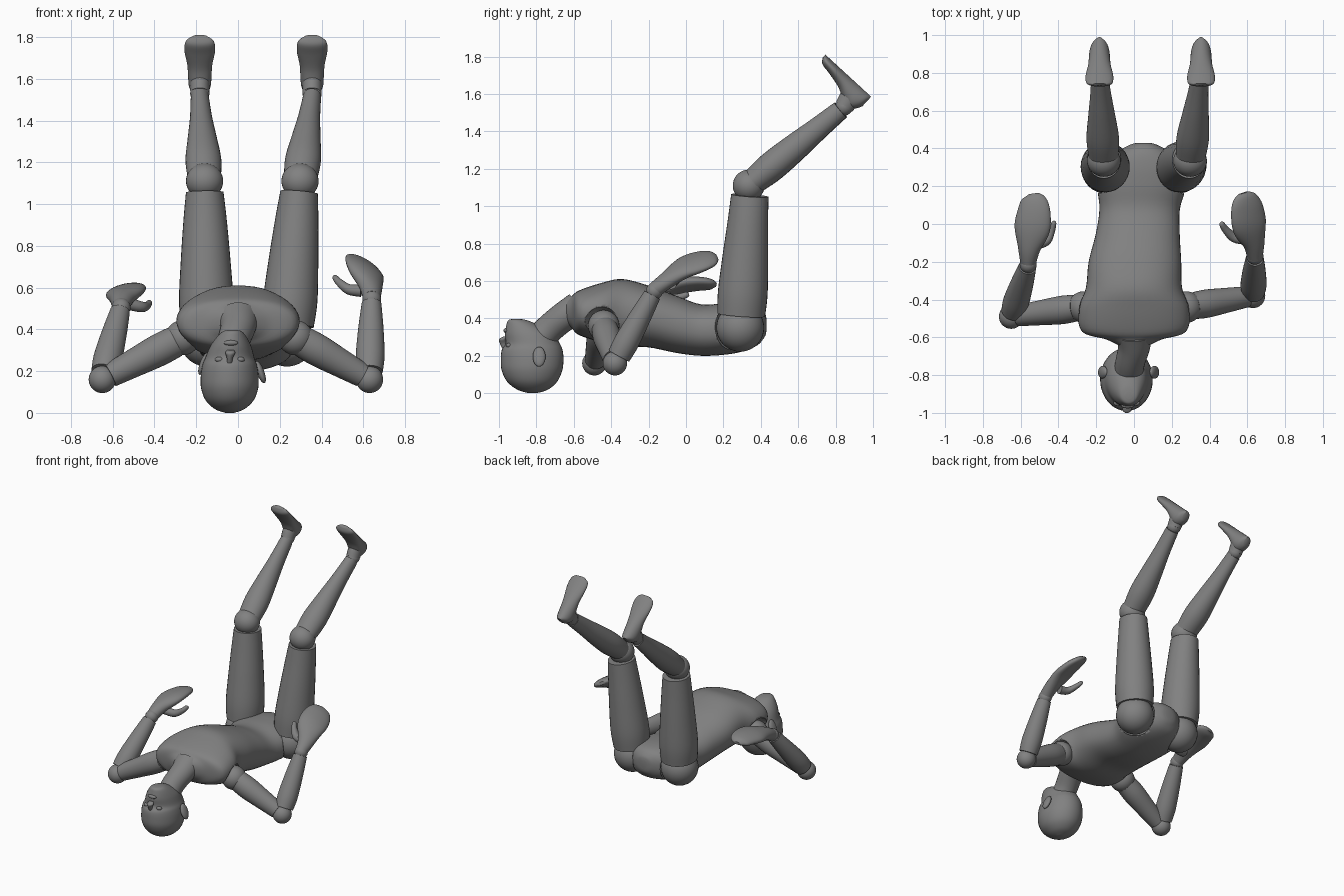
import bpy, bmesh, math
from mathutils import Vector

cube = bpy.data.objects.get("Cube")
if cube:
    bpy.data.objects.remove(cube, do_unlink=True)

grey = bpy.data.materials.new("matte grey")
grey.use_nodes = True
grey.diffuse_color = (0.22, 0.22, 0.22, 1)
grey.node_tree.nodes["Principled BSDF"].inputs["Base Color"].default_value = grey.diffuse_color


def finish(name, bm):
    bmesh.ops.recalc_face_normals(bm, faces=bm.faces)
    mesh = bpy.data.meshes.new(name)
    bm.to_mesh(mesh)
    bm.free()
    mesh.materials.append(grey)
    ob = bpy.data.objects.new(name, mesh)
    bpy.context.collection.objects.link(ob)
    bpy.ops.object.select_all(action='DESELECT')
    ob.select_set(True)
    bpy.context.view_layer.objects.active = ob
    bpy.ops.object.shade_smooth_by_angle(angle=math.radians(50))
    return ob


def ball(name, centre, size, tilt=0):
    """Ellipsoid; size is a radius or three radii, tilt turns it about y."""
    radii = (size,) * 3 if isinstance(size, (int, float)) else size
    bm = bmesh.new()
    bmesh.ops.create_uvsphere(bm, u_segments=32, v_segments=20, radius=1)
    bmesh.ops.scale(bm, vec=radii, verts=bm.verts)
    ob = finish(name, bm)
    ob.location = centre
    ob.rotation_euler.y = tilt
    return ob


def spline(rows, steps=5):
    """Catmull-Rom through rows of (x, y, z, half width, half height)."""
    out = []
    last = len(rows) - 1
    for i in range(last):
        a, b, c, d = (rows[max(0, min(last, i + k))] for k in (-1, 0, 1, 2))
        for s in range(steps):
            t = s / steps
            out.append([0.5 * (2 * q + (r - p) * t + (2 * p - 5 * q + 4 * r - s4) * t * t
                               + (3 * q - p - 3 * r + s4) * t ** 3)
                        for p, q, r, s4 in zip(a, b, c, d)])
    return out + [list(rows[-1])]


def loft(name, rows, side=(1, 0, 0), axis=None, power=2.0, n=32):
    """Skin elliptical rings along a path."""
    rows = spline(rows)
    bm = bmesh.new()
    rings = []
    for i, row in enumerate(rows):
        lo, hi = rows[max(0, i - 1)], rows[min(len(rows) - 1, i + 1)]
        t = Vector(axis) if axis else (Vector(hi[:3]) - Vector(lo[:3])).normalized()
        w = Vector(side)
        w = (w - t * w.dot(t)).normalized()
        h = t.cross(w)
        ring = []
        for k in range(n):
            a = math.tau * k / n
            u, v = (math.copysign(abs(f) ** (2 / power), f) for f in (math.cos(a), math.sin(a)))
            ring.append(bm.verts.new(Vector(row[:3]) + w * u * max(row[3], .004)
                                     + h * v * max(row[4], .004)))
        rings.append(ring)
    for p, q in zip(rings, rings[1:]):
        for k in range(n):
            bm.faces.new((p[k], p[(k + 1) % n], q[(k + 1) % n], q[k]))
    bm.faces.new(rings[0])
    bm.faces.new(rings[-1])
    return finish(name, bm)


def limb(name, a, b, profile, side=(1, 0, 0)):
    """Tapered round segment; profile lists (fraction, half width, half height)."""
    a, b = Vector(a), Vector(b)
    return loft(name, [(*a.lerp(b, f), w, h) for f, w, h in profile], side)


# Torso: y, centre x, half width, bottom z, top z
torso_rows = [(-.64, 0, .085, .37, .50), (-.61, 0, .15, .345, .52), (-.57, 0, .275, .31, .55),
              (-.45, 0, .295, .27, .59), (-.34, 0, .255, .25, .61), (-.2, .005, .245, .245, .575),
              (-.05, .02, .222, .215, .52), (.08, .03, .213, .2, .475), (.2, .042, .235, .205, .48),
              (.3, .05, .22, .222, .48), (.38, .05, .14, .255, .465), (.42, .05, .07, .3, .43),
              (.43, .05, .03, .33, .4)]
torso = loft("torso", [(x, y, (lo + hi) / 2, w, (hi - lo) / 2) for y, x, w, lo, hi in torso_rows],
             axis=(0, 1, 0), power=2.25, n=48)


def socket(name, centre, radius):
    """Round recess in the torso that holds a joint ball."""
    cutter = ball(name, centre, radius)
    cutter.hide_render = True
    cutter.hide_set(True)
    mod = torso.modifiers.new(name, 'BOOLEAN')
    mod.operation = 'DIFFERENCE'
    mod.solver = 'EXACT'
    mod.object = cutter


# Neck and inverted head: z, centre x, half width, front y, back y
loft("neck", [(-.03, -.8, .27, .08, .08), (-.02, -.73, .345, .078, .078),
              (0, -.65, .41, .085, .08), (0, -.58, .45, .1, .09)])
head_rows = [(0, -.04, .02, -.84, -.8), (.018, -.04, .07, -.9, -.74), (.06, -.04, .115, -.955, -.69),
             (.12, -.04, .137, -.985, -.662), (.18, -.04, .138, -.99, -.655),
             (.23, -.04, .13, -.985, -.66), (.265, -.039, .117, -.965, -.675),
             (.32, -.035, .098, -.968, -.71), (.365, -.03, .07, -.96, -.79),
             (.39, -.027, .045, -.95, -.85), (.397, -.026, .02, -.925, -.89)]
loft("head", [(x, (f + b) / 2, z, w, (b - f) / 2) for z, x, w, f, b in head_rows],
     axis=(0, 0, 1), n=40)
loft("nose", [(-.041, -.968, .235, .012, .012), (-.039, -.977, .265, .015, .018),
              (-.037, -.98, .288, .024, .02), (-.036, -.965, .302, .014, .012)], axis=(0, 0, 1))
ball("lips", (-.034, -.962, .335), (.034, .014, .013))
for x in (-.088, .01):
    ball("eye", (x, -.945, .255), (.022, .018, .014))
ball("left_ear", (.108, -.785, .195), (.018, .034, .056), -.35)
ball("right_ear", (-.165, -.785, .235), (.018, .034, .056), .35)

# Legs: hip, knee and ankle joints on each side
thigh = [(.09, .122, .128), (.25, .13, .133), (.5, .119, .122), (.75, .104, .108), (.93, .09, .1)]
shin = [(.06, .08, .07), (.25, .086, .08), (.5, .07, .073), (.75, .053, .06), (1, .043, .05)]
foot = [(0, .02, .035), (.05, .042, .05), (.15, .053, .063), (.3, .056, .056), (.5, .06, .04),
        (.75, .073, .03), (.93, .068, .024), (1, .035, .01)]
for label, hip, knee, ankle in (("right", (-.15, .29, .35), (-.16, .335, 1.11), (-.183, .83, 1.515)),
                                ("left", (.235, .29, .35), (.297, .335, 1.11), (.355, .825, 1.515))):
    socket(label + "_hip_cutter", hip, .137)
    ball(label + "_hip_ball", hip, .128)
    limb(label + "_thigh", hip, (knee[0], knee[1] + .01, knee[2]), thigh)
    ball(label + "_knee_ball", knee, (.089, .085, .085))
    limb(label + "_shin", knee, ankle, shin)
    ball(label + "_ankle_ball", (ankle[0], .845, 1.53), .046)
    x = ankle[0]
    limb(label + "_ankle", (x, .845, 1.53), (x, .895, 1.61), [(0, .045, .05), (.5, .047, .055), (1, .05, .05)])
    # Foot sections hang from the sole line, heel to toe
    sole = [Vector((x, .99, 1.585)).lerp(Vector((x, .745, 1.81)), f) for f, w, h in foot]
    loft(label + "_foot", [(x, p.y - .68 * h, p.z - .73 * h, w, h) for p, (f, w, h) in zip(sole, foot)],
         axis=(0, -.735, .678))

# Arms: shoulder, elbow and wrist joints on each side
upper = [(.1, .07, .075), (.3, .075, .077), (.6, .066, .068), (.9, .056, .058)]
fore = [(.1, .062, .062), (.3, .069, .067), (.65, .06, .058), (.95, .047, .047)]
for label, shoulder, elbow, wrist in (
        ("right", (-.265, -.44, .36), (-.65, -.49, .16), (-.56, -.215, .505)),
        ("left", (.275, -.44, .36), (.63, -.38, .16), (.64, -.17, .545))):
    sign = 1 if shoulder[0] > 0 else -1
    socket(label + "_shoulder_cutter", (shoulder[0] + .04 * sign, -.445, .36), .105)
    ball(label + "_shoulder_ball", shoulder, .084)
    limb(label + "_upper_arm", shoulder, elbow, upper, (0, 1, 0))
    ball(label + "_elbow_ball", elbow, .065)
    limb(label + "_forearm", elbow, wrist, fore)
    ball(label + "_wrist_ball", wrist, .045)

# Hands: mitten palms with separate thumbs
loft("left_hand", [(.64, -.17, .55, .042, .042), (.635, -.1, .605, .06, .042),
                   (.612, -.01, .67, .097, .04), (.597, .08, .705, .095, .034),
                   (.585, .14, .722, .07, .025), (.58, .165, .728, .03, .01)], (.86, 0, -.5))
loft("left_thumb", [(.59, -.08, .585, .03, .03), (.53, -.07, .592, .027, .025),
                    (.485, -.03, .625, .02, .018), (.465, 0, .648, .015, .013),
                    (.459, .008, .654, .005, .005)], (0, 1, 0))
loft("right_hand", [(-.56, -.205, .51, .042, .042), (-.555, -.13, .545, .06, .043),
                    (-.54, -.03, .575, .095, .04), (-.53, .06, .585, .09, .035),
                    (-.53, .13, .582, .068, .027), (-.533, .16, .578, .028, .01)], (1, 0, .2))
loft("right_thumb", [(-.53, -.11, .525, .03, .03), (-.465, -.09, .508, .026, .025),
                     (-.437, -.04, .512, .02, .018), (-.424, .005, .527, .015, .013),
                     (-.421, .014, .531, .005, .005)], (0, 0, 1))
